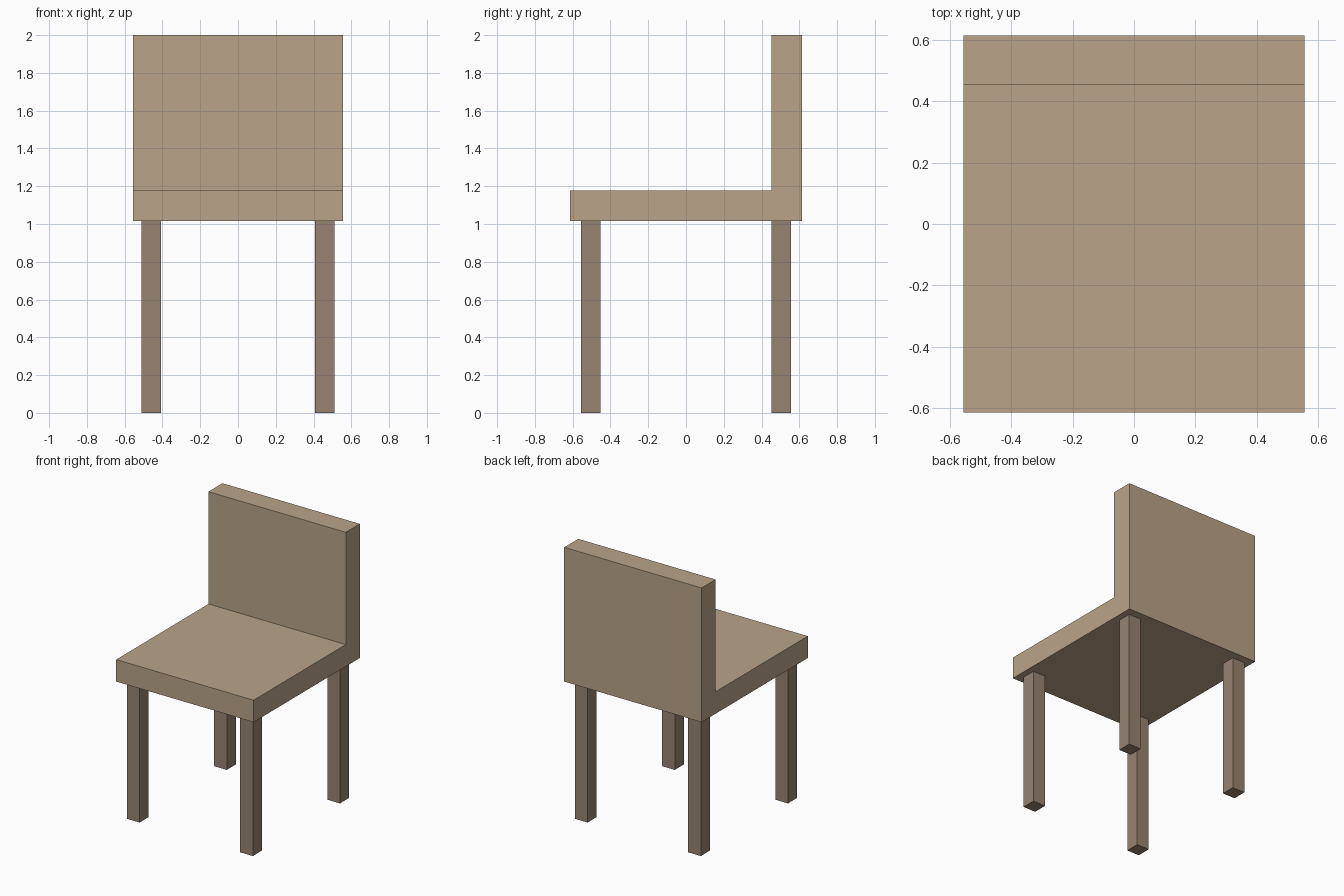
import bpy
import bmesh

if "Cube" in bpy.data.objects:
    bpy.data.objects.remove(bpy.data.objects["Cube"])


def material(name, color):
    mat = bpy.data.materials.new(name)
    mat.diffuse_color = (*color, 1.0)
    mat.use_nodes = True
    mat.node_tree.nodes["Principled BSDF"].inputs["Base Color"].default_value = mat.diffuse_color
    return mat


def extrude_x(name, profile, x0, x1, mat):
    """Closed solid from a (y, z) profile extruded from x0 to x1."""
    bm = bmesh.new()
    face = bm.faces.new([bm.verts.new((x0, y, z)) for y, z in profile])
    result = bmesh.ops.extrude_face_region(bm, geom=[face])
    verts = [g for g in result["geom"] if isinstance(g, bmesh.types.BMVert)]
    bmesh.ops.translate(bm, verts=verts, vec=(x1 - x0, 0, 0))
    bmesh.ops.recalc_face_normals(bm, faces=bm.faces)
    mesh = bpy.data.meshes.new(name)
    bm.to_mesh(mesh)
    bm.free()
    mesh.materials.append(mat)
    obj = bpy.data.objects.new(name, mesh)
    bpy.context.collection.objects.link(obj)
    return obj


light_wood = material("light_wood", (0.49, 0.37, 0.25))
dark_wood = material("dark_wood", (0.31, 0.23, 0.165))

W, D = 0.557, 0.615            # half width, half depth
SEAT_Z, SEAT_TOP = 1.016, 1.177
BACK_Y = 0.453                 # front face of the backrest

# Seat and backrest: one L-shaped profile
extrude_x("seat_and_backrest",
          [(-D, SEAT_Z), (D, SEAT_Z), (D, 2.0),
           (BACK_Y, 2.0), (BACK_Y, SEAT_TOP), (-D, SEAT_TOP)],
          -W, W, light_wood)

# Four square legs
for row, sy in (("front", -1), ("back", 1)):
    for side, sx in (("left", -1), ("right", 1)):
        y0, y1 = sy * 0.453, sy * 0.557
        extrude_x(f"{row}_{side}_leg",
                  [(y0, 0), (y1, 0), (y1, SEAT_Z), (y0, SEAT_Z)],
                  sx * 0.408, sx * 0.51, dark_wood)
